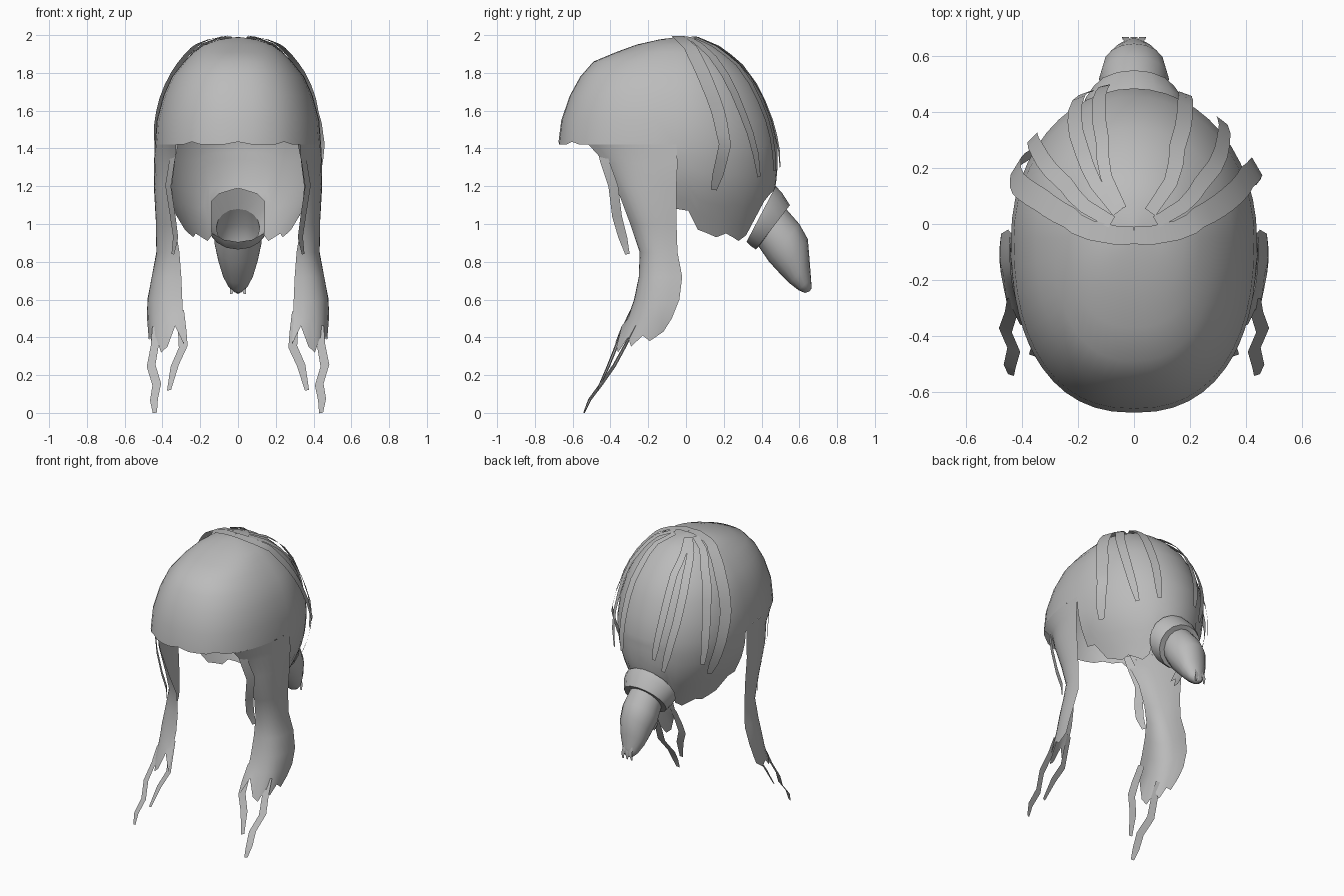
import bpy, bmesh, math
from mathutils import Vector

if "Cube" in bpy.data.objects:
    bpy.data.objects.remove(bpy.data.objects["Cube"])

hair = bpy.data.materials.new("hair_grey")
hair.diffuse_color = (0.5, 0.5, 0.5, 1)
hair.use_nodes = True
hair.node_tree.nodes["Principled BSDF"].inputs["Base Color"].default_value = hair.diffuse_color


def make(name, verts, faces, angle=50):
    me = bpy.data.meshes.new(name)
    me.from_pydata([tuple(v) for v in verts], [], faces)
    bm = bmesh.new()
    bm.from_mesh(me)
    bmesh.ops.remove_doubles(bm, verts=bm.verts, dist=0.0005)
    loose = [v for v in bm.verts if not v.link_faces]
    bmesh.ops.delete(bm, geom=loose, context='VERTS')
    bmesh.ops.recalc_face_normals(bm, faces=bm.faces)
    bm.to_mesh(me)
    bm.free()
    me.materials.append(hair)
    ob = bpy.data.objects.new(name, me)
    bpy.context.collection.objects.link(ob)
    bpy.ops.object.select_all(action='DESELECT')
    ob.select_set(True)
    bpy.context.view_layer.objects.active = ob
    bpy.ops.object.shade_smooth_by_angle(angle=math.radians(angle))
    return ob


def loft(name, rows, closed=False):
    n = len(rows[0])
    verts = [p for r in rows for p in r]
    faces = []
    for i in range(len(rows) - 1):
        for j in range(n if closed else n - 1):
            k = (j + 1) % n
            faces.append((i*n + j, i*n + k, i*n + n + k, i*n + n + j))
    return make(name, verts, faces)


def lerp_table(tab, x):
    # piecewise linear lookup, first column ascending
    if x <= tab[0][0]:
        return tab[0][1:]
    for a, b in zip(tab, tab[1:]):
        if x <= b[0]:
            f = (x - a[0]) / (b[0] - a[0])
            return [p + (q - p) * f for p, q in zip(a[1:], b[1:])]
    return tab[-1][1:]


# Scalp section by height: z, half width, front y, back y
SECTION = [(.88, .25, -.67, .35), (1.0, .305, -.67, .40), (1.08, .35, -.67, .44),
           (1.2, .405, -.675, .475), (1.3, .43, -.675, .485), (1.42, .44, -.675, .485),
           (1.55, .43, -.66, .455), (1.68, .395, -.615, .405), (1.78, .35, -.56, .345),
           (1.86, .285, -.49, .27), (1.91, .235, -.37, .21), (1.95, .18, -.26, .15),
           (1.977, .10, -.14, .08), (1.988, .02, -.06, .0)]
Y0 = -.05


def scalp(deg, z, off=0.0):
    # point on the scalp; 0 degrees is the front, 180 the back
    w, yf, yb = lerp_table(SECTION, z)
    t = math.radians(deg)
    s, c = math.sin(t), math.cos(t)
    e = 0.85 if c > 0 else 1.0
    x = math.copysign(abs(s) ** e, s) * (w + off)
    y = Y0 - abs(c) ** e * (Y0 - yf + off) if c > 0 else Y0 - c * (yb - Y0 + off)
    return Vector((x, y, z + off * max(0, (z - 1.6) / .4)))


# Scalp shell: dome, fringe edge, and nape with an opening for the tail
NAPE = [(90, 1.08), (97.5, 1.07), (105, .97), (120, .93), (127.5, .95), (135, .93), (142.5, .91),
        (150, .94), (157.5, 1.12), (165, 1.16), (180, 1.19)]
STEP = 7.5
cols = int(360 / STEP)
upper = [s[0] for s in SECTION if s[0] >= 1.42][::-1]
LOW = 6
verts, faces = [], []
rows = len(upper) + LOW
for i in range(cols):
    deg = -180 + i * STEP
    a = abs(deg)
    for z in upper:
        p = scalp(deg, z)
        if z == 1.42 and a < 46:
            p.z += 0.015 * (i % 4 == 0)
        verts.append(p)
    for k in range(1, LOW + 1):
        zb = lerp_table(NAPE, a)[0]
        verts.append(scalp(deg, 1.42 + (zb - 1.42) * k / LOW))
for i in range(cols):
    j = (i + 1) % cols
    a, b = abs(-180 + i * STEP), abs(-180 + j * STEP)
    last = rows if min(a, b) >= 90 else len(upper)
    for k in range(last - 1):
        faces.append((i*rows + k, j*rows + k, j*rows + k + 1, i*rows + k + 1))
top = len(verts)
verts.append(Vector((0, -.02, 1.99)))
for i in range(cols):
    faces.append((i * rows, top, ((i + 1) % cols) * rows))
make("scalp_hair", verts, faces)


def ribbon(name, pts, width, centre=None, across=None):
    # flat strand following pts, tapering slightly at the end
    rows = []
    pts = [Vector(p) for p in pts]
    n = len(pts)
    for i, p in enumerate(pts):
        tan = (pts[min(i + 1, n - 1)] - pts[max(i - 1, 0)]).normalized()
        side = Vector(across).normalized() if across else tan.cross(p - centre).normalized()
        w = width * (0.7 + 0.3 * math.sin(math.pi * min(1, (i + .6) / n)))
        if i == n - 1:
            w *= .6
        rows.append([p - side * w / 2, p + side * w / 2])
    return loft(name, rows)


# Side locks: z, then front, corner and back points of the curved sheet
LOCK = [(1.32, .335, -.425, .445, -.30, .445, -.045), (1.2, .35, -.37, .455, -.31, .445, -.05),
        (1.0, .335, -.295, .455, -.26, .43, -.05),
        (.85, .31, -.245, .45, -.24, .43, -.045), (.72, .30, -.25, .49, -.26, .45, -.02),
        (.6, .295, -.275, .51, -.28, .475, -.035), (.5, .295, -.31, .50, -.31, .48, -.075)]
JAG = [.36, .46, .35, .32, .40, .35, .41, .38, .43]
M = 9
for s, side in ((-1, "left"), (1, "right")):
    sheet = [[scalp(s * (45 + 45 * j / (M - 1)), 1.42) for j in range(M)]]
    for z, fx, fy, cx, cy, bx, by in LOCK:
        row = []
        for j in range(M):
            u = j / (M - 1)
            a, b, c = (1 - u) ** 2, 2 * u * (1 - u), u * u
            row.append(Vector((s * (a*fx + b*cx + c*bx), a*fy + b*cy + c*by, z)))
        sheet.append(row)
    tip = []
    for j, p in enumerate(sheet[-1]):
        d = .5 - JAG[j]
        tip.append(p + Vector((-s * .01, -.35 * d - .02, -d)))
    sheet.append(tip)
    loft(side + "_side_lock", sheet)
    # long wisps below each lock
    ribbon(side + "_outer_wisp", [(s*.435, -.27, .46), (s*.44, -.32, .36), (s*.46, -.38, .25),
           (s*.43, -.45, .15), (s*.445, -.51, .07), (s*.44, -.54, .0)], .05,
           across=(.93, s * .3, .2))
    ribbon(side + "_inner_wisp", [(s*.305, -.29, .54), (s*.295, -.34, .43), (s*.29, -.37, .35),
           (s*.335, -.41, .25), (s*.365, -.47, .12)], .05, across=(.93, s * .3, .2))
    # short strand in front of the lock
    ribbon(side + "_front_strand", [(s*.325, -.46, 1.44), (s*.35, -.43, 1.33), (s*.37, -.385, 1.2),
           (s*.345, -.365, 1.04), (s*.33, -.335, .93), (s*.345, -.31, .84)], .06,
           across=(s*.5, .85, .1))

# Loose strands draped over the crown: (angle, height, lift off the scalp) points
DRAPED = [
    ("right_temple_strand", .085, [(95, 1.985, .012), (106, 1.92, .02), (110, 1.8, .02),
                                   (115, 1.6, .03), (116, 1.42, .05), (111, 1.18, .03)]),
    ("left_temple_strand", .085, [(-95, 1.985, .012), (-106, 1.92, .02), (-110, 1.8, .02),
                                  (-112, 1.6, .03), (-117, 1.4, .035), (-123, 1.18, .03)]),
    ("right_rear_strand", .06, [(118, 1.98, .012), (126, 1.87, .02), (133, 1.6, .02), (140, 1.25, .04)]),
    ("left_rear_strand", .06, [(-118, 1.98, .012), (-125, 1.87, .02), (-128, 1.6, .02), (-130, 1.27, .04)]),
    ("right_back_strand", .06, [(140, 1.98, .012), (152, 1.83, .02), (156, 1.55, .02), (157, 1.28, .03)]),
    ("left_back_strand", .055, [(-140, 1.98, .012), (-146, 1.83, .02), (-152, 1.55, .02), (-160, 1.22, .03)]),
    ("middle_back_strand", .05, [(-150, 1.98, .012), (-160, 1.83, .02), (-164, 1.55, .02), (-168, 1.3, .025)]),
]
for name, width, keys in DRAPED:
    # temple strands meet at the parting
    pts = [Vector((0, -.04, 1.996))] if "temple" in name else []
    for p, q in zip(keys, keys[1:]):
        for m in range(3):
            pts.append(scalp(*[u + (v - u) * m / 3 for u, v in zip(p, q)]))
    pts.append(scalp(*keys[-1]))
    ribbon(name, pts, width, centre=Vector((0, Y0, 1.4)))


def ring(ty, tz, by, bz, rx, n=16):
    # oval ring spanning an upper and a lower point in the middle plane
    out = []
    for i in range(n):
        t = 2 * math.pi * i / n
        c = math.cos(t)
        out.append(Vector((rx * math.sin(t), (ty + by) / 2 + (ty - by) / 2 * c,
                           (tz + bz) / 2 + (tz - bz) / 2 * c)))
    return out


# Hair band collar and the tail
loft("tail_band", [ring(.53, 1.08, .385, .88, .115), ring(.475, 1.2, .32, .905, .19),
                   ring(.505, 1.17, .34, .885, .185), ring(.55, 1.10, .37, .865, .155),
                   ring(.53, 1.08, .385, .88, .115)], closed=True)
loft("tail", [ring(.53, 1.08, .385, .88, .115), ring(.60, 1.0, .44, .80, .125),
              ring(.645, .92, .495, .74, .11), ring(.655, .80, .55, .685, .085),
              ring(.662, .71, .595, .65, .055), ring(.665, .66, .63, .635, .025),
              ring(.655, .645, .645, .64, .002)], closed=True)
for i, x in enumerate((-.025, .0, .025)):
    ribbon("tail_tip_%d" % i, [(x, .655, .72), (x * 1.2, .668, .67), (x * 1.4, .66, .63)],
           .025, across=(1, 0, 0))
